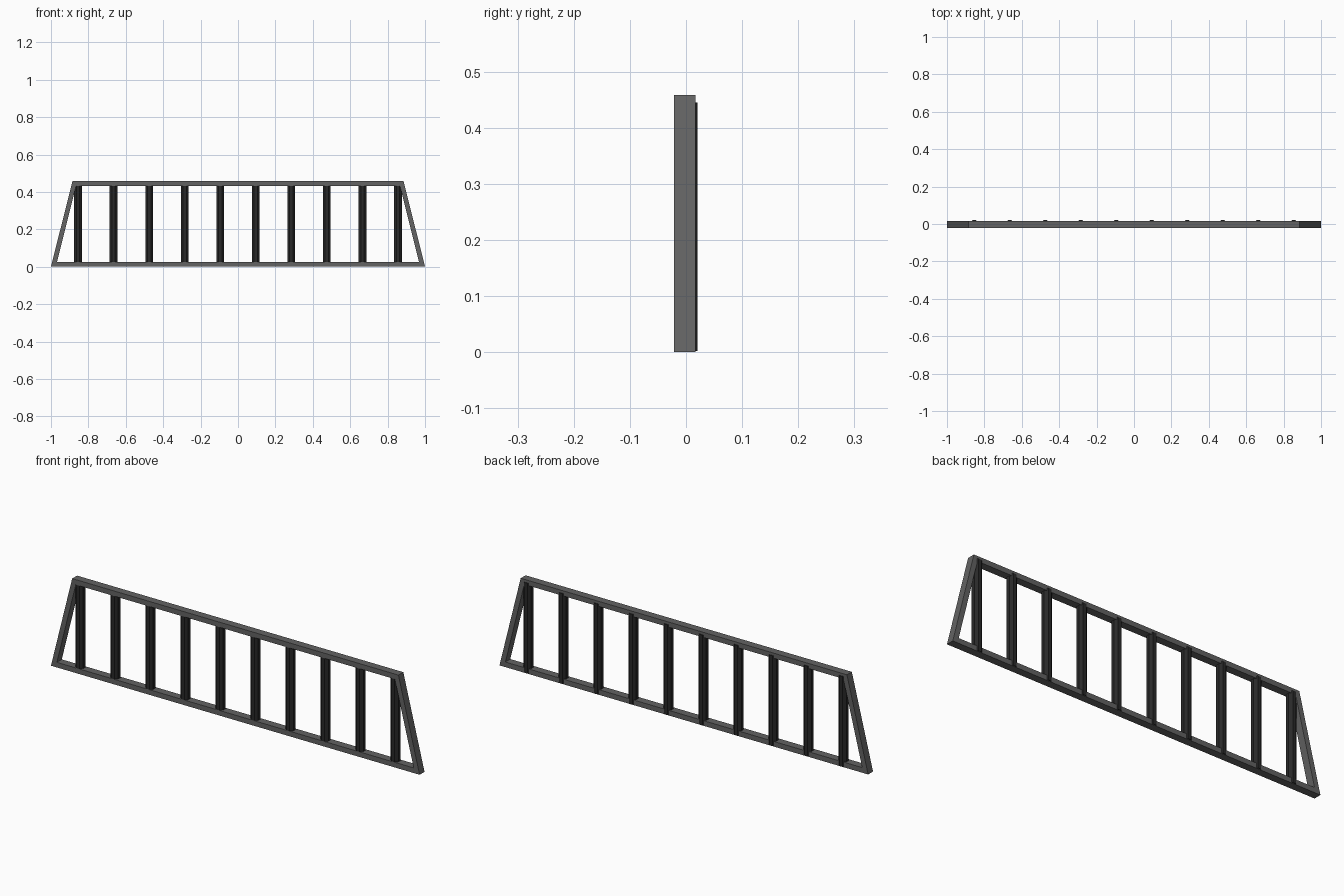
import bpy, bmesh, math

if "Cube" in bpy.data.objects:
    bpy.data.objects.remove(bpy.data.objects["Cube"])

def material(name, v):
    m = bpy.data.materials.new(name)
    m.diffuse_color = (v, v, v, 1)
    m.use_nodes = True
    m.node_tree.nodes["Principled BSDF"].inputs["Base Color"].default_value = m.diffuse_color
    return m

steel = material("grey_steel", 0.125)
iron = material("dark_iron", 0.022)

def add_object(name, bm, mat):
    bmesh.ops.recalc_face_normals(bm, faces=bm.faces)
    me = bpy.data.meshes.new(name)
    bm.to_mesh(me)
    bm.free()
    me.materials.append(mat)
    ob = bpy.data.objects.new(name, me)
    bpy.context.collection.objects.link(ob)
    return ob

# trapezoid frame, mitred at the corners
H, T, Y0, Y1 = 0.458, 0.025, -0.021, 0.017
BOTTOM, TOP = 1.0, 0.885
slope = (BOTTOM - TOP) / H
side = T * math.hypot(1, slope)
inner_x = lambda z: BOTTOM - slope * z - side
outer = [(-BOTTOM, 0), (BOTTOM, 0), (TOP, H), (-TOP, H)]
xb, xt = inner_x(T), inner_x(H - T)
inner = [(-xb, T), (xb, T), (xt, H - T), (-xt, H - T)]

bm = bmesh.new()
loops = [[bm.verts.new((x, y, z)) for x, z in pts]
         for pts, y in ((outer, Y0), (inner, Y0), (inner, Y1), (outer, Y1))]
for k in range(4):
    a, b = loops[k], loops[(k + 1) % 4]
    for i in range(4):
        j = (i + 1) % 4
        bm.faces.new((a[i], a[j], b[j], b[i]))
add_object("frame", bm, steel)

# ten eight-sided upright bars, ends sunk into the rails
R = 0.0208 / math.cos(math.pi / 8)
Z0, Z1 = 0.002, 0.445
for n in range(10):
    x = -0.855 + 0.19 * n
    bm = bmesh.new()
    ring = [(x + R * math.cos(a), R * math.sin(a))
            for a in (math.pi / 8 + i * math.pi / 4 for i in range(8))]
    low = [bm.verts.new((px, py, Z0)) for px, py in ring]
    high = [bm.verts.new((px, py, Z1)) for px, py in ring]
    bm.faces.new(low)
    bm.faces.new(high)
    for i in range(8):
        j = (i + 1) % 8
        bm.faces.new((low[i], low[j], high[j], high[i]))
    add_object(f"bar_{n + 1}", bm, iron)
